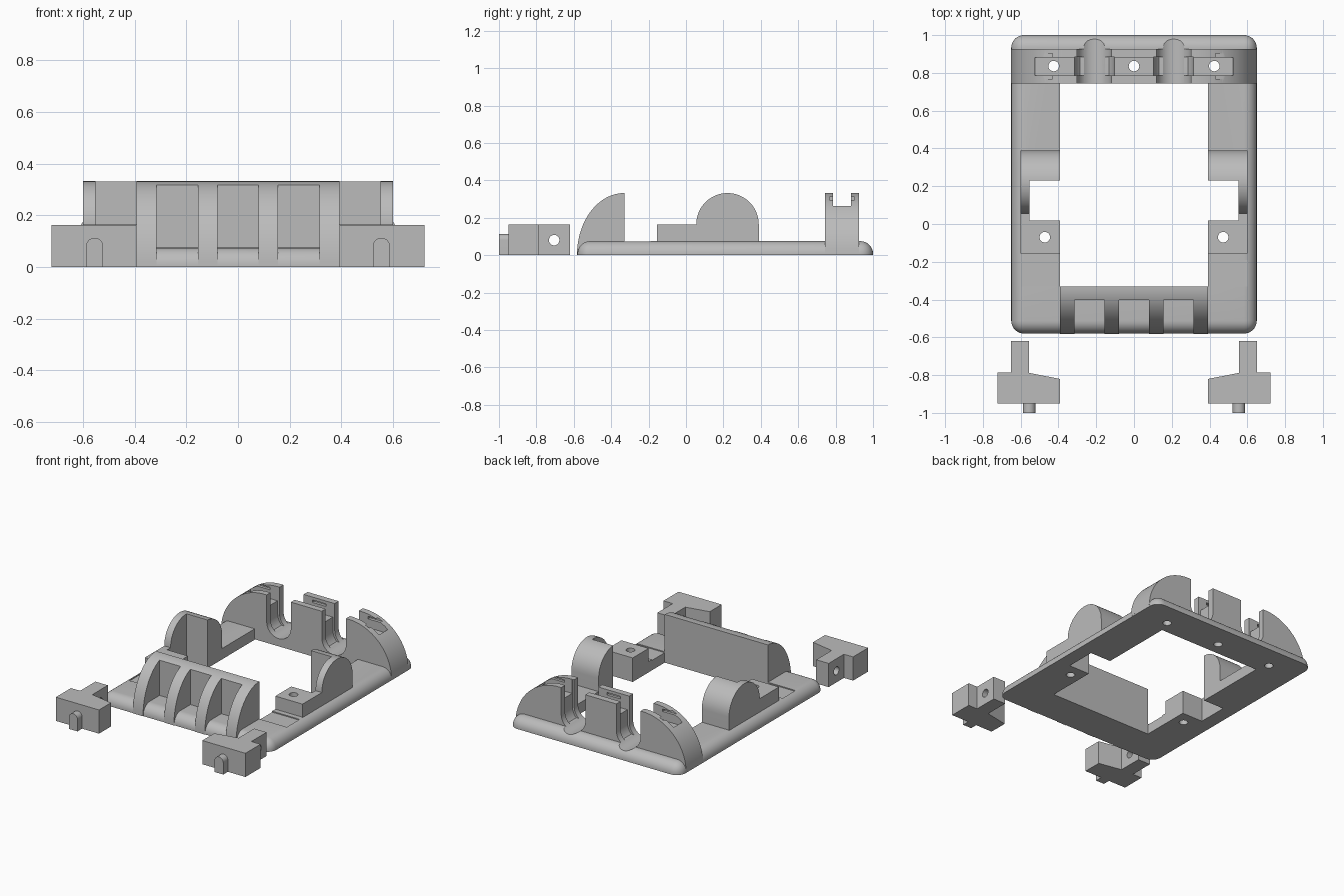
import bpy, bmesh
from math import sin, cos, pi

if "Cube" in bpy.data.objects:
    bpy.data.objects.remove(bpy.data.objects["Cube"], do_unlink=True)

grey = bpy.data.materials.new("plain_grey")
grey.use_nodes = True
COLOUR = (0.5, 0.5, 0.5, 1)
grey.diffuse_color = COLOUR
grey.node_tree.nodes["Principled BSDF"].inputs["Base Color"].default_value = COLOUR


def to_object(name, bm):
    bmesh.ops.recalc_face_normals(bm, faces=bm.faces)
    mesh = bpy.data.meshes.new(name)
    bm.to_mesh(mesh)
    bm.free()
    mesh.materials.append(grey)
    obj = bpy.data.objects.new(name, mesh)
    bpy.context.collection.objects.link(obj)
    return obj


def prism(name, axis, profile, lo, hi):
    """Extrude a 2D profile along an axis, from lo to hi."""
    place = {"x": lambda a, b, d: (d, a, b),
             "y": lambda a, b, d: (a, d, b),
             "z": lambda a, b, d: (a, b, d)}[axis]
    bm = bmesh.new()
    rings = [[bm.verts.new(place(a, b, d)) for a, b in profile] for d in (lo, hi)]
    bm.faces.new(rings[0])
    bm.faces.new(rings[1])
    n = len(profile)
    for i in range(n):
        j = (i + 1) % n
        bm.faces.new((rings[0][i], rings[0][j], rings[1][j], rings[1][i]))
    return to_object(name, bm)


def box(name, x0, x1, y0, y1, z0, z1):
    return prism(name, "z", [(x0, y0), (x1, y0), (x1, y1), (x0, y1)], z0, z1)


def arc(cx, cy, rx, ry, start, end, steps=24):
    """Points on an ellipse, with angles in half turns."""
    return [(cx + rx * cos(pi * (start + (end - start) * i / steps)),
             cy + ry * sin(pi * (start + (end - start) * i / steps)))
            for i in range(steps + 1)]


def hole(axis, a, b, lo, hi, r=0.028):
    return prism("cutter", axis, arc(a, b, r, r, 0, 2)[:-1], lo, hi)


def channel(x, r, y0, y1):
    """U-shaped groove cutter running front to back, open at the top."""
    return prism("cutter", "y", arc(x, 0.148, r, r, 1, 2) + [(x + r, 0.4), (x - r, 0.4)], y0, y1)


def combine(obj, others, operation="DIFFERENCE"):
    """Apply booleans to obj and discard the other solids."""
    for other in others:
        other.hide_render = True
        mod = obj.modifiers.new("bool", "BOOLEAN")
        mod.operation = operation
        mod.solver = "EXACT"
        mod.object = other
        bpy.context.view_layer.objects.active = obj
        bpy.ops.object.modifier_apply(modifier=mod.name)
        bpy.data.objects.remove(other, do_unlink=True)
    return obj


SIDES = (("left", 1), ("right", -1))
HOLE_XS = (-0.425, 0, 0.425)
CHANNEL_XS = (-0.21, 0.21)
parts = []

# Base frame with rounded corners and top edges
bm = bmesh.new()
bmesh.ops.create_cube(bm, size=1)
for v in bm.verts:
    v.co = (v.co.x * 1.3, v.co.y * 1.58 + 0.21, (v.co.z + 0.5) * 0.075)
rounded = [e for e in bm.edges if max(v.co.z for v in e.verts) > 0.05]
bmesh.ops.bevel(bm, geom=rounded, offset=0.068, segments=8, profile=0.5, affect="EDGES")
frame = to_object("base_frame", bm)
cuts = [box("cutter", -0.393, 0.393, -0.33, 0.748, -0.1, 0.3)]
for _, s in SIDES:
    cuts += [box("cutter", s * 0.38, s * 0.552, 0.018, 0.23, -0.1, 0.3),
             box("cutter", s * 0.38, s * 0.6, -0.33, -0.19, 0.068, 0.3),
             hole("z", s * 0.472, -0.07, -0.1, 0.3)]
cuts += [hole("z", x, 0.836, -0.1, 0.5) for x in HOLE_XS]
cuts += [channel(x, 0.092, 0.7, 1.1) for x in CHANNEL_XS]
parts.append(combine(frame, cuts))

# Curved front wall with three open pockets
wall = prism("front_wall", "x", arc(-0.33, 0, 0.253, 0.332, 0.5, 1) + [(-0.33, 0)], -0.393, 0.393)
parts.append(combine(wall, [box("cutter", x - 0.08, x + 0.08, -0.7, -0.403, -0.1, 0.5)
                            for x in (-0.235, 0, 0.235)]))

# Rear cradle: arched block with two grooves, a strap slot and nut recesses
arch = arc(0.32, 0, 0.33, 0.332, 0, 0.5) + arc(-0.32, 0, 0.33, 0.332, 0.5, 1)
cradle = prism("rear_cradle", "y", [(a, max(b, 0.01)) for a, b in arch], 0.743, 0.926)
cuts = [channel(x, 0.092, 0.7, 1.1) for x in CHANNEL_XS]
cuts += [channel(x, 0.106, 0.785, 0.883) for x in CHANNEL_XS]
cuts.append(box("cutter", -0.523, 0.523, 0.786, 0.882, 0.235, 0.5))
cuts += [hole("z", x, 0.836, -0.1, 0.5) for x in HOLE_XS]
cuts += [box("cutter", x - 0.052, x + 0.052, 0.768, 0.902, 0.295, 0.312) for x in HOLE_XS]
parts.append(combine(cradle, cuts))

for side, s in SIDES:
    # Domed side housing, hollowed on the inner front
    dome = arc(0.222, 0.165, 0.167, 0.167, 0, 1) + [(0.055, 0.01), (0.389, 0.01)]
    housing = prism(side + "_housing", "x", dome, s * 0.393, s * 0.6)
    parts.append(combine(housing, [box("cutter", s * 0.3, s * 0.552, 0.018, 0.23, -0.1, 0.5)]))

    # Screw block in front of the housing
    block = prism(side + "_screw_block", "z",
                  [(s * x, y) for x, y in ((0.393, -0.155), (0.6, -0.155), (0.6, 0.06),
                                           (0.552, 0.06), (0.552, 0.018), (0.393, 0.018))],
                  0.01, 0.165)
    parts.append(combine(block, [hole("z", s * 0.472, -0.07, -0.1, 0.3)]))

    # Loose bracket with a drilled arm
    plan = ((0.393, -0.95), (0.722, -0.95), (0.722, -0.786), (0.652, -0.786),
            (0.652, -0.62), (0.557, -0.62), (0.557, -0.788), (0.393, -0.82))
    bracket = prism(side + "_bracket", "z", [(s * x, y) for x, y in plan], 0, 0.163)
    parts.append(combine(bracket, [hole("x", -0.705, 0.08, s * 0.5, s * 0.8)]))

    # Round-topped peg on the bracket front
    x = s * 0.555
    parts.append(prism(side + "_bracket_peg", "y",
                       arc(x, 0.08, 0.033, 0.033, 0, 1) + [(x - 0.033, 0), (x + 0.033, 0)],
                       -1, -0.945))

# Smooth curved surfaces, keep hard edges
bpy.ops.object.select_all(action="DESELECT")
for obj in parts:
    obj.select_set(True)
bpy.context.view_layer.objects.active = parts[0]
bpy.ops.object.shade_smooth_by_angle(angle=pi / 6)
